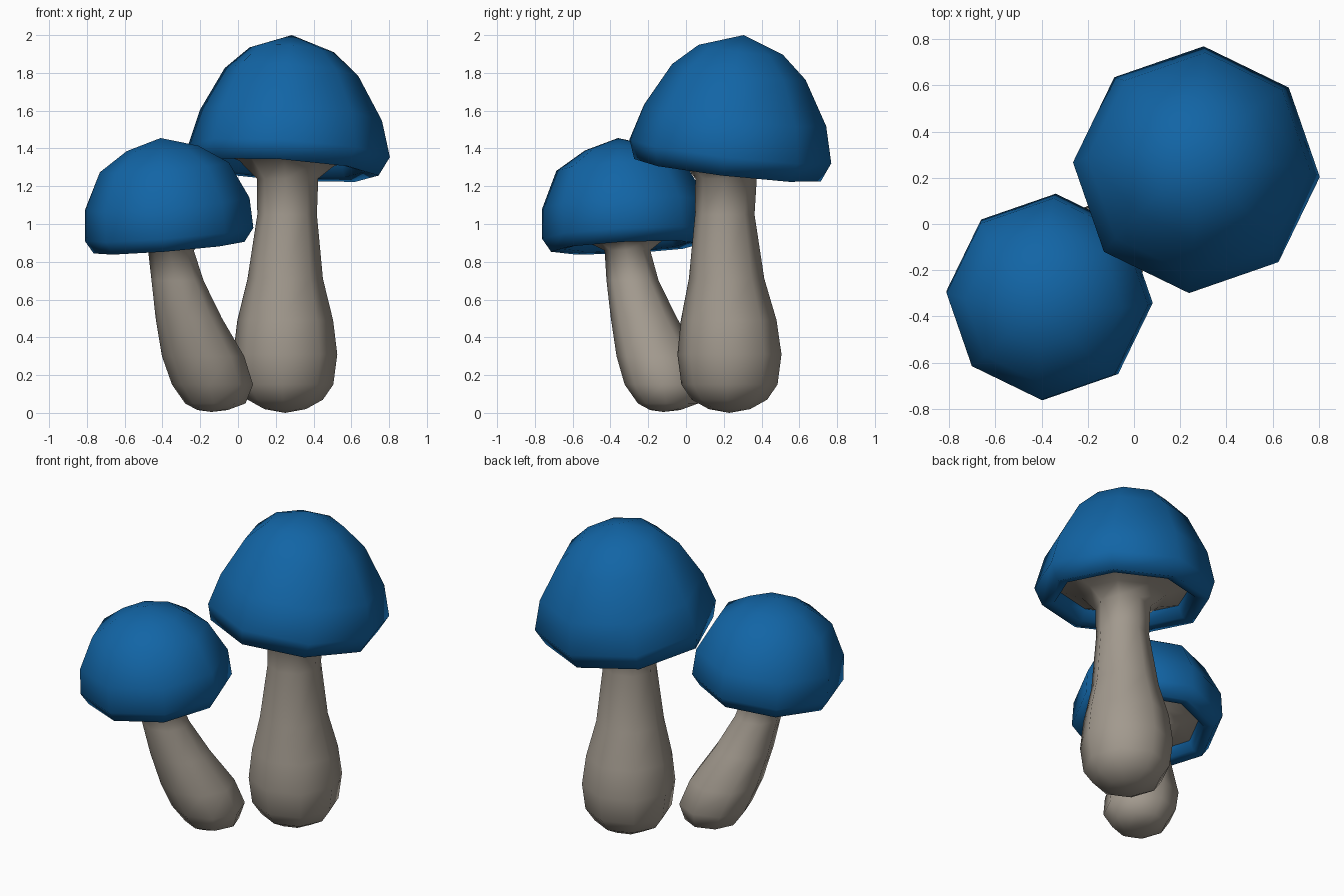
import bpy, bmesh, math

SIDES, PHASE = 8, math.radians(-3.4)


def material(name, rgb):
    m = bpy.data.materials.new(name)
    m.diffuse_color = (*rgb, 1)
    return m


blue = material("cap_blue", (0.006, 0.13, 0.38))
beige = material("stem_beige", (0.36, 0.32, 0.27))


def loft(name, rings, mat):
    """Skin octagonal rings (x, y, z, radius, slope_x, slope_y); radius 0 is a pole."""
    bm = bmesh.new()
    loops = []
    for x, y, z, r, sx, sy in rings:
        if r == 0:
            loops.append([bm.verts.new((x, y, z))])
            continue
        loop = []
        for i in range(SIDES):
            a = PHASE + i * math.tau / SIDES
            dx, dy = r * math.cos(a), r * math.sin(a)
            loop.append(bm.verts.new((x + dx, y + dy, z + sx * dx + sy * dy)))
        loops.append(loop)
    for a, b in zip(loops, loops[1:]):
        for i in range(SIDES):
            j = (i + 1) % SIDES
            if len(a) == 1:
                bm.faces.new((a[0], b[j], b[i]))
            elif len(b) == 1:
                bm.faces.new((a[i], a[j], b[0]))
            else:
                bm.faces.new((a[i], a[j], b[j], b[i]))
    bmesh.ops.recalc_face_normals(bm, faces=bm.faces[:])
    for f in bm.faces:
        f.smooth = True
    me = bpy.data.meshes.new(name)
    bm.to_mesh(me)
    bm.free()
    me.materials.append(mat)
    ob = bpy.data.objects.new(name, me)
    bpy.context.collection.objects.link(ob)
    return ob


def tilted(rings, sx, sy):
    return [(*r, sx, sy) for r in rings]


# Large cap: inner lip, rim, dome, apex
loft("large_cap", tilted([
    (0.255, 0.22, 1.37, 0.39), (0.25, 0.215, 1.30, 0.42),
    (0.25, 0.22, 1.285, 0.495), (0.27, 0.235, 1.385, 0.535),
    (0.28, 0.26, 1.575, 0.483), (0.283, 0.28, 1.805, 0.354),
    (0.285, 0.29, 1.922, 0.224), (0.285, 0.305, 2.0, 0)], -0.065, -0.115), blue)

# Large stem, flaring into the gills under the cap
large_stem = tilted([
    (0.25, 0.23, 0.0, 0), (0.25, 0.23, 0.02, 0.11), (0.25, 0.23, 0.07, 0.2),
    (0.25, 0.23, 0.15, 0.255), (0.25, 0.23, 0.31, 0.276), (0.25, 0.226, 0.49, 0.254),
    (0.25, 0.215, 0.71, 0.2), (0.26, 0.205, 1.05, 0.158), (0.262, 0.212, 1.24, 0.163)], 0, 0)
large_gills = tilted([(0.257, 0.215, 1.32, 0.25), (0.255, 0.22, 1.37, 0.39)], -0.065, -0.115)
loft("large_stem", large_stem + large_gills, beige)

# Small cap
loft("small_cap", tilted([
    (-0.365, -0.315, 0.94, 0.31), (-0.365, -0.315, 0.885, 0.335),
    (-0.365, -0.315, 0.875, 0.4), (-0.365, -0.315, 0.945, 0.447),
    (-0.375, -0.325, 1.105, 0.437), (-0.39, -0.345, 1.3, 0.342),
    (-0.4, -0.345, 1.4, 0.19), (-0.41, -0.36, 1.455, 0)], 0.08, 0.05), blue)

# Small leaning stem with gills
small_stem = tilted([
    (-0.14, -0.12, 0.005, 0), (-0.135, -0.11, 0.015, 0.08), (-0.12, -0.095, 0.05, 0.16),
    (-0.135, -0.11, 0.15, 0.215), (-0.185, -0.15, 0.3, 0.218), (-0.26, -0.222, 0.5, 0.176),
    (-0.32, -0.283, 0.7, 0.138), (-0.355, -0.31, 0.86, 0.121)], 0, 0)
small_gills = tilted([(-0.36, -0.313, 0.91, 0.2), (-0.365, -0.315, 0.94, 0.31)], 0.08, 0.05)
loft("small_stem", small_stem + small_gills, beige)
